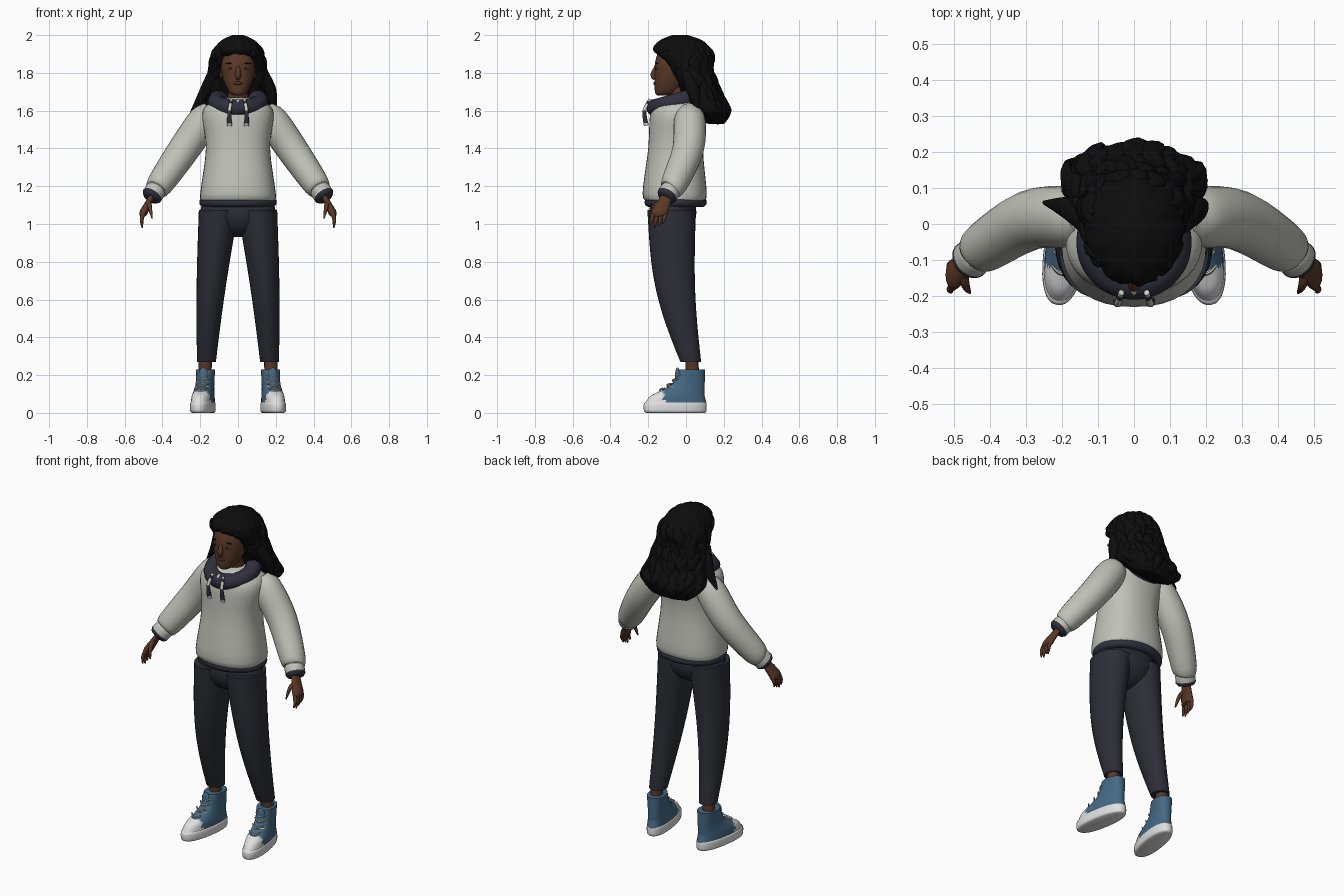
import bpy, bmesh, math, random
from mathutils import Vector, Matrix

random.seed(4)
if "Cube" in bpy.data.objects:
    bpy.data.objects.remove(bpy.data.objects["Cube"])


def material(name, red, green, blue):
    colour = (red, green, blue, 1)
    mat = bpy.data.materials.new(name)
    mat.use_nodes = True
    mat.diffuse_color = colour
    shader = next(n for n in mat.node_tree.nodes if n.type == "BSDF_PRINCIPLED")
    shader.inputs["Base Color"].default_value = colour
    return mat


sweater_grey = material("light grey cloth", .53, .54, .48)
hood_violet = material("dark violet cloth", .03, .03, .05)
charcoal = material("charcoal trousers", .026, .027, .037)
hair_black = material("black hair", .004, .004, .004)
skin_brown = material("brown skin", .1, .04, .02)
canvas_blue = material("blue canvas", .06, .14, .23)
rubber_white = material("white rubber", .75, .75, .75)
lace_cream = material("cream lace", .6, .6, .5)
lip_dark = material("dark lips", .08, .02, .02)
eye_amber = material("amber eye", .2, .13, .05)
X_AXIS, Y_AXIS, Z_AXIS = Vector((1, 0, 0)), Vector((0, 1, 0)), Vector((0, 0, 1))


def finish(name, bm, mats, mirror=False, rule=None, place=None):
    """Turn a bmesh into a smooth object, mirrored across the body when asked."""
    bmesh.ops.recalc_face_normals(bm, faces=bm.faces)
    if rule:
        for face in bm.faces:
            face.material_index = rule(face.calc_center_median())
    if place:
        bm.transform(place)
    mesh = bpy.data.meshes.new(name)
    bm.to_mesh(mesh)
    bm.free()
    for mat in mats:
        mesh.materials.append(mat)
    mesh.shade_smooth()
    mesh.set_sharp_from_angle(angle=math.radians(55))
    obj = bpy.data.objects.new(name, mesh)
    bpy.context.collection.objects.link(obj)
    if mirror:
        obj.modifiers.new("mirror", "MIRROR")


def spline(rows, steps=4):
    """Smooth curve passing through every row of numbers."""
    rows = [Vector(row) for row in rows]
    last = len(rows) - 1
    curve = []
    for i in range(last):
        start, end = rows[i], rows[i + 1]
        leave = (end - rows[max(i - 1, 0)]) / 2
        arrive = (rows[min(i + 2, last)] - start) / 2
        for step in range(steps):
            t = step / steps
            ease = t * t * (3 - 2 * t)
            curve.append(start.lerp(end, ease) + leave * (t * (1 - t) ** 2)
                         - arrive * (t * t * (1 - t)))
    return curve + [rows[last]]


def oval(centre, across, along, sides, power=2, ripple=None):
    """Points of a rounded-square or elliptical section."""
    points = []
    for j in range(sides):
        angle = math.tau * j / sides
        c, s = (math.copysign(abs(f) ** (2 / power), f) for f in (math.cos(angle), math.sin(angle)))
        swell = ripple(angle, centre.z) if ripple else 1
        points.append(centre + (across * c + along * s) * swell)
    return points


def skin_sections(bm, sections):
    loops = [[bm.verts.new(point) for point in section] for section in sections]
    for low, high in zip(loops, loops[1:]):
        for j in range(len(low)):
            bm.faces.new((low[j], low[j - 1], high[j - 1], high[j]))
    bm.faces.new(loops[0])
    bm.faces.new(loops[-1])


def column(name, rings, *mats, sides=36, power=2.3, ripple=None, **options):
    """Stack of level sections, each given as height, front, back and half width."""
    bm = bmesh.new()
    skin_sections(bm, [oval(Vector((0, (front + back) / 2, z)), X_AXIS * half,
                            Y_AXIS * ((back - front) / 2), sides, power, ripple)
                       for z, front, back, half in spline(rings)])
    finish(name, bm, mats, **options)


def tubes(name, paths, *mats, sides=16, flat=1, facing=None, **options):
    """Tubes along paths of points with a radius; flat thins them away from facing."""
    bm = bmesh.new()
    for k, path in enumerate(paths):
        rows = spline(path)
        points = [Vector(row[:3]) for row in rows]
        sections = []
        for i, row in enumerate(rows):
            ahead = points[min(i + 1, len(points) - 1)] - points[max(i - 1, 0)]
            thin = ahead.cross(facing[k] if facing else Y_AXIS).normalized()
            wide = thin.cross(ahead).normalized()
            sections.append(oval(points[i], thin * (row[3] * flat), wide * row[3], sides))
        skin_sections(bm, sections)
    finish(name, bm, mats, **options)


def ball(name, centre, size, mat, place=Matrix(), **options):
    bm = bmesh.new()
    bmesh.ops.create_uvsphere(bm, u_segments=24, v_segments=16, radius=1)
    shape = Matrix.Translation(centre) @ Matrix.Diagonal((*size, 1))
    finish(name, bm, [mat], place=place @ shape, **options)


def hoop(name, centre, wide, deep, thick, tilt, mat):
    """Padded ring, raised toward the back by tilt."""
    bm = bmesh.new()
    sections = []
    for i in range(41):
        angle = math.tau * i / 40
        out = Vector((math.cos(angle), math.sin(angle), 0))
        spot = Vector((wide * out.x, deep * out.y, deep * out.y * tilt))
        sections.append(oval(Vector(centre) + spot, out * thick, Z_AXIS * thick, sides=14))
    skin_sections(bm, sections)
    finish(name, bm, [mat])


# Sweater body, hem and padded hood collar
column("sweater_body", [
    (1.12, -.2, .09, .19), (1.16, -.23, .11, .2), (1.4, -.2, .09, .17),
    (1.58, -.19, .11, .19), (1.64, -.16, .1, .15), (1.67, -.1, .05, .09)], sweater_grey)
hoop("sweater_hem", (0, -.055, 1.115), .18, .14, .025, 0, hood_violet)
hoop("hood_collar", (0, -.05, 1.65), .115, .115, .045, .3, hood_violet)
ball("hood_back", (0, .1, 1.62), (.14, .05, .09), hood_violet)
ball("neckline_trim", (0, -.18, 1.63), (.016, .02, .03), lace_cream)
tubes("drawstrings", [[(.035, -.19, 1.66, .008), (.045, -.22, 1.6, .01), (.045, -.21, 1.52, .013)]],
      lace_cream, hood_violet, mirror=True, rule=lambda c: int(c.z * 80) % 2)

# Arms share one gently bowed centre line
shoulder, wrist, knuckles = Vector((.18, .02, 1.55)), Vector((.455, -.1, 1.15)), Vector((.5, -.14, 1.06))


def arm(t, radius):
    return (*(shoulder.lerp(wrist, t) + Y_AXIS * (.04 * math.sin(math.pi * t))), radius)


tubes("sleeves", [[arm(-.15, .05), arm(0, .083), arm(.4, .083), arm(.85, .07), arm(.93, .05)]],
      sweater_grey, sides=24, mirror=True)
tubes("sleeve_cuffs", [[arm(.9, .045), arm(.93, .055), arm(1, .054)]], sweater_grey, sides=24, mirror=True)
tubes("cuff_rims", [[arm(.98, .05), arm(1, .056), arm(1.03, .045)]], hood_violet, sides=24, mirror=True)

# Hands with separate fingers
tubes("palms", [[(*wrist, .03), (*wrist.lerp(knuckles, .5), .036), (*knuckles, .043),
                 (*(knuckles - Z_AXIS * .015), .035)]],
      skin_brown, flat=.5, mirror=True)
fingers = []
for i in range(4):
    length = .08 - .01 * abs(i - 1)
    root = knuckles + Y_AXIS * (.022 * (i - 1.5))
    bend = root + Vector((.01, -.008, -length / 2))
    tip = root + Vector((.006, -.016, -length))
    fingers.append([(*root, .011), (*bend, .01), (*tip, .004)])
fingers.append([(.475, -.12, 1.12, .014), (.467, -.17, 1.09, .012), (.455, -.19, 1.03, .004)])
tubes("fingers", fingers, skin_brown, sides=10, facing=[Y_AXIS] * 4 + [X_AXIS], mirror=True)

# Trousers, tapering and curving back toward the ankles
ball("trouser_hips", (0, -.07, 1.06), (.2, .125, .13), charcoal)
hip, cuff = Vector((.11, -.075, 1)), Vector((.167, .025, .27))
bm = bmesh.new()
sections = []
for i in range(-2, 21):
    t = i / 20
    bulge = math.sin(math.pi * t)
    centre = hip.lerp(cuff, t) + Vector((.006, -.028, 0)) * bulge
    sections.append(oval(centre, X_AXIS * (.1 - .05 * t), Y_AXIS * (.125 - .07 * t + .012 * bulge), sides=28))
skin_sections(bm, sections)
finish("trouser_legs", bm, [charcoal], mirror=True)
tubes("ankles", [[(.173, .03, .3, .035), (.175, .035, .18, .035)]], skin_brown, mirror=True)

# Shoes, toes turned slightly outward
turn = Matrix.Translation((.177, 0, 0)) @ Matrix.Rotation(.16, 4, "Z")
column("shoe_soles", [(0, -.21, .1, .05), (.01, -.225, .11, .06), (.05, -.225, .11, .06),
                      (.06, -.2, .1, .05)], rubber_white, mirror=True, place=turn)
column("shoe_uppers", [(.05, -.22, .11, .057), (.09, -.19, .1, .055), (.12, -.13, .1, .05),
                       (.16, -.07, .1, .047), (.23, -.04, .1, .05)],
       canvas_blue, rubber_white, mirror=True, place=turn,
       rule=lambda c: int(c.y < -.125 and c.z < .115))
ball("shoe_tongues", (0, -.045, .2), (.025, .013, .04), canvas_blue, mirror=True, place=turn)
laces = []
for row in range(4):
    height, front = .12 + .025 * row, -.055 - .085 * (1 - row / 3) ** 1.5
    for side in (-1, 1):
        laces.append([(-.034 * side, front + .03, height - .01, .004), (0, front, height, .005),
                      (.034 * side, front + .02, height + .01, .004)])
tubes("shoe_laces", laces, lace_cream, sides=6, facing=[Z_AXIS] * len(laces), mirror=True, place=turn)

# Head, neck and face
tubes("neck", [[(0, -.02, 1.58, .06), (0, -.045, 1.76, .05)]], skin_brown)
column("head", [(1.68, -.15, -.1, .02), (1.7, -.165, -.04, .05), (1.78, -.165, .02, .083),
                (1.86, -.163, .05, .09), (1.94, -.13, .05, .07), (1.97, -.07, 0, .03)], skin_brown)
tubes("nose", [[(0, -.155, 1.84, .008), (0, -.172, 1.79, .016), (0, -.16, 1.77, .012)]], skin_brown)
ball("eyes", (.04, -.15, 1.823), (.017, .01, .007), eye_amber, mirror=True)
ball("pupils", (.04, -.158, 1.823), (.006, .004, .006), hair_black, mirror=True)
ball("eyebrows", (.042, -.153, 1.85), (.024, .007, .004), hair_black, mirror=True)
ball("lips", (0, -.161, 1.745), (.024, .012, .01), lip_dark)
ball("ears", (.088, -.045, 1.8), (.01, .02, .03), skin_brown, mirror=True)

# Long wavy hair: one rippled mass, loose locks, and tips over the shoulders
hair_rings = [(2, -.07, .01, .03), (1.97, -.14, .09, .09), (1.92, -.17, .13, .13),
              (1.87, -.12, .14, .14), (1.8, -.075, .145, .147), (1.68, -.015, .185, .17),
              (1.6, .04, .225, .19), (1.53, .12, .2, .12)]
column("hair_mass", hair_rings, hair_black, sides=72, power=2, ripple=lambda angle, z:
       1 + .025 * (math.sin(angle * 9 + z * 30) + math.sin(angle * 17 - z * 45)))
surface = spline(hair_rings, steps=12)
locks, facing = [], []
for lock in range(100):
    angle = math.radians(random.uniform(-50, 230))
    top, length = random.uniform(1.66, 1.95), random.uniform(.1, .16)
    path = []
    for k in range(5):
        height = top - length * k / 4
        z, front, back, half = min(surface, key=lambda ring: abs(ring[0] - height))
        turned = angle + .08 * math.sin(k * 2 + lock)
        path.append((half * math.cos(turned),
                     (front + back) / 2 + (back - front) / 2 * math.sin(turned),
                     height, .003 + .024 * math.sin(math.pi * k / 4)))
    locks.append(path)
    facing.append(Vector((-math.sin(angle), math.cos(angle), 0)))
tubes("hair_locks", locks, hair_black, sides=7, flat=.6, facing=facing)
tubes("shoulder_locks", [[(.13 * side, 0, 1.8, .03), (.17 * side, .04, 1.7, .035),
                          (spread * side, .06, 1.59, .005)] for side, spread in ((1, .2), (-1, .25))],
      hair_black)
